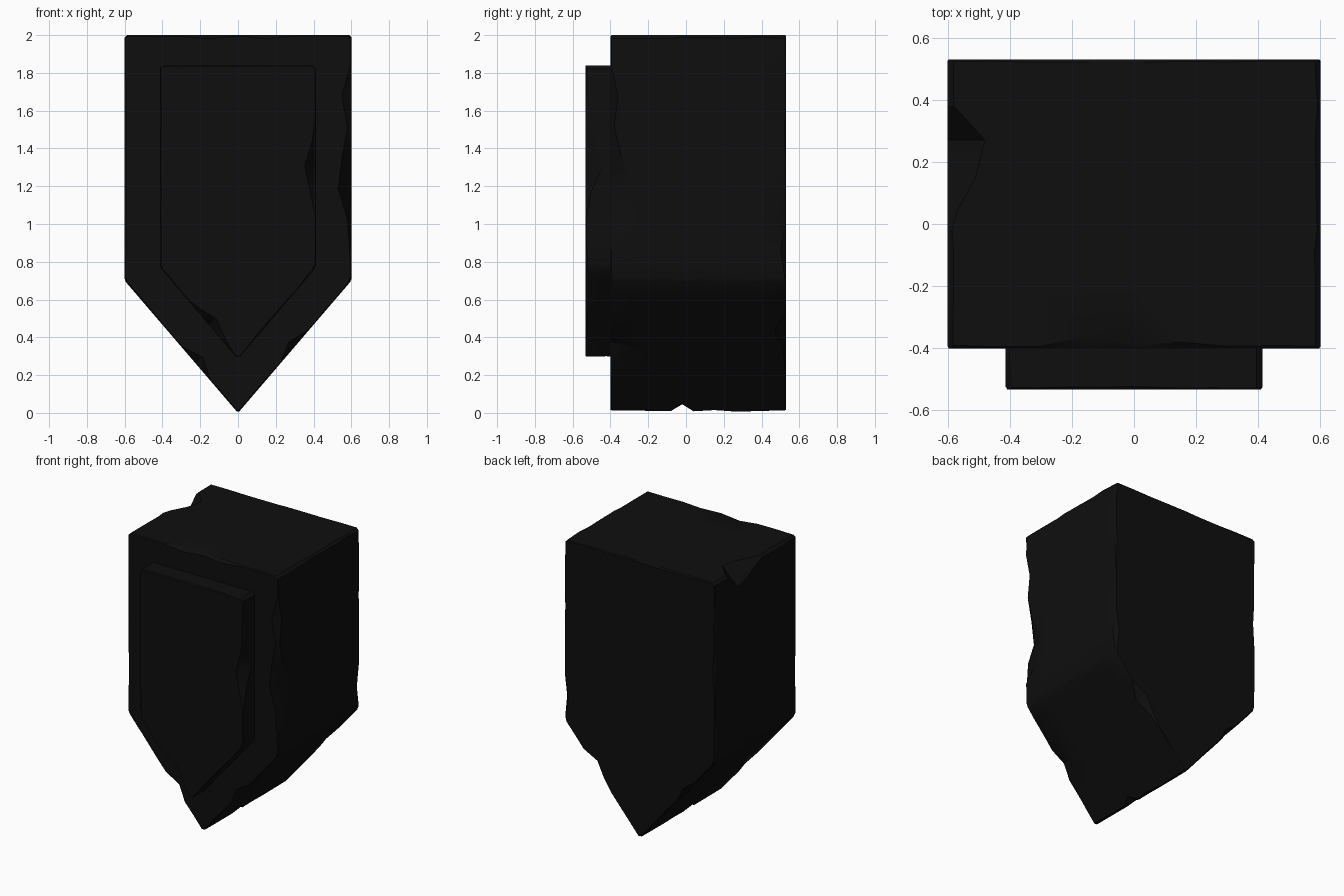
import bpy, bmesh, math, random
from mathutils import Vector

random.seed(7)
if "Cube" in bpy.data.objects:
    bpy.data.objects.remove(bpy.data.objects["Cube"])

stone = bpy.data.materials.new("black stone")
stone.use_nodes = True
COLOUR = (0.0045, 0.0045, 0.0045, 1)
stone.diffuse_color = COLOUR
bsdf = stone.node_tree.nodes["Principled BSDF"]
bsdf.inputs["Base Color"].default_value = COLOUR
bsdf.inputs["Roughness"].default_value = 0.9

STEPS = 8  # divisions of each outline edge


def pentagon(half, low, shoulder, top):
    pts = [(0, low), (half, shoulder), (half, top), (-half, top), (-half, shoulder)]
    return [Vector(p) for p in pts]


def ring(outline, cut):
    """Outline points, each corner trimmed by cut(corner), with inward normals."""
    points = []
    for i, a in enumerate(outline):
        j = (i + 1) % len(outline)
        b = outline[j]
        along = (b - a).normalized()
        inward = Vector((-along.y, along.x))
        for k in range(STEPS + 1):
            if k == 0:
                p = a + along * cut(i)
            elif k == STEPS:
                p = b - along * cut(j)
            else:
                p = a.lerp(b, k / STEPS)
            points.append((p, inward, i, k))
    return points


def chipped_block(name, outline, y_front, y_back, sections, front, back, corners):
    """Loft a prism; front/back give (inset, depth) chips, corners give side cuts."""
    bm = bmesh.new()
    rings = []

    def add(points):
        rings.append([bm.verts.new(p) for p in points])

    def end_rings(y, sign, chips):
        flat, deep = [], []
        for p, inward, edge, k in ring(outline, lambda c: 0.018):
            w, d = chips.get((edge, k), (random.uniform(0.003, 0.009),
                                         random.uniform(0.004, 0.012)))
            q = p + inward * w
            flat.append((q.x, y, q.y))
            deep.append((p.x, y + sign * d, p.y))
        return flat, deep

    face, rim = end_rings(y_front, 1, front)
    add(face)
    add(rim)
    # Sections between the ends carry the chips along the long edges
    for s, y in enumerate(sections):
        cuts = [corners.get((c, s), random.uniform(0.008, 0.02)) for c in range(5)]
        add([(p.x, y, p.y) for p, n, e, k in ring(outline, lambda c: cuts[c])])
    face, rim = end_rings(y_back, -1, back)
    add(rim)
    add(face)

    count = len(rings[0])
    for a, b in zip(rings, rings[1:]):
        for i in range(count):
            j = (i + 1) % count
            bm.faces.new((a[i], a[j], b[j], b[i]))
    bm.faces.new(rings[0])
    bm.faces.new(rings[-1])
    bmesh.ops.recalc_face_normals(bm, faces=bm.faces)
    mesh = bpy.data.meshes.new(name)
    bm.to_mesh(mesh)
    bm.free()
    mesh.materials.append(stone)
    obj = bpy.data.objects.new(name, mesh)
    bpy.context.collection.objects.link(obj)
    bpy.ops.object.select_all(action='DESELECT')
    obj.select_set(True)
    bpy.context.view_layer.objects.active = obj
    bpy.ops.object.shade_smooth_by_angle(angle=math.radians(30))


# Edge numbers: 0 right slope, 1 right side, 2 top, 3 left side, 4 left slope
# Main pointed block with worn edges
chipped_block(
    "pointed_block", pentagon(0.6, 0, 0.7, 2), -0.4, 0.53,
    sections=[-0.2, -0.08, -0.02, 0.04, 0.15, 0.27, 0.38],
    front={(1, 2): (0.02, 0.15), (1, 3): (0.07, 0.14), (1, 4): (0.05, 0.06),
           (1, 5): (0.02, 0.02), (1, 6): (0.05, 0.04),
           (2, 3): (0.02, 0.02), (2, 5): (0.02, 0.04),
           (0, 4): (0.04, 0.12), (4, 5): (0.05, 0.05)},
    back={(1, 1): (0.03, 0.03), (0, 5): (0.05, 0.06), (0, 4): (0.02, 0.02),
          (3, 4): (0.015, 0.02), (4, 3): (0.03, 0.04)},
    corners={(0, 2): 0.06, (3, 3): 0.03, (3, 4): 0.09, (3, 5): 0.12, (3, 6): 0.02,
             (1, 1): 0.03, (1, 4): 0.035, (4, 3): 0.04})

# Raised panel on the front
chipped_block(
    "front_panel", pentagon(0.413, 0.285, 0.77, 1.84), -0.532, -0.37,
    sections=[-0.42],
    front={(1, 3): (0.03, 0.03), (1, 4): (0.06, 0.09), (1, 5): (0.02, 0.04),
           (4, 4): (0.025, 0.03), (4, 5): (0.05, 0.08), (4, 6): (0.03, 0.04)},
    back={}, corners={})
